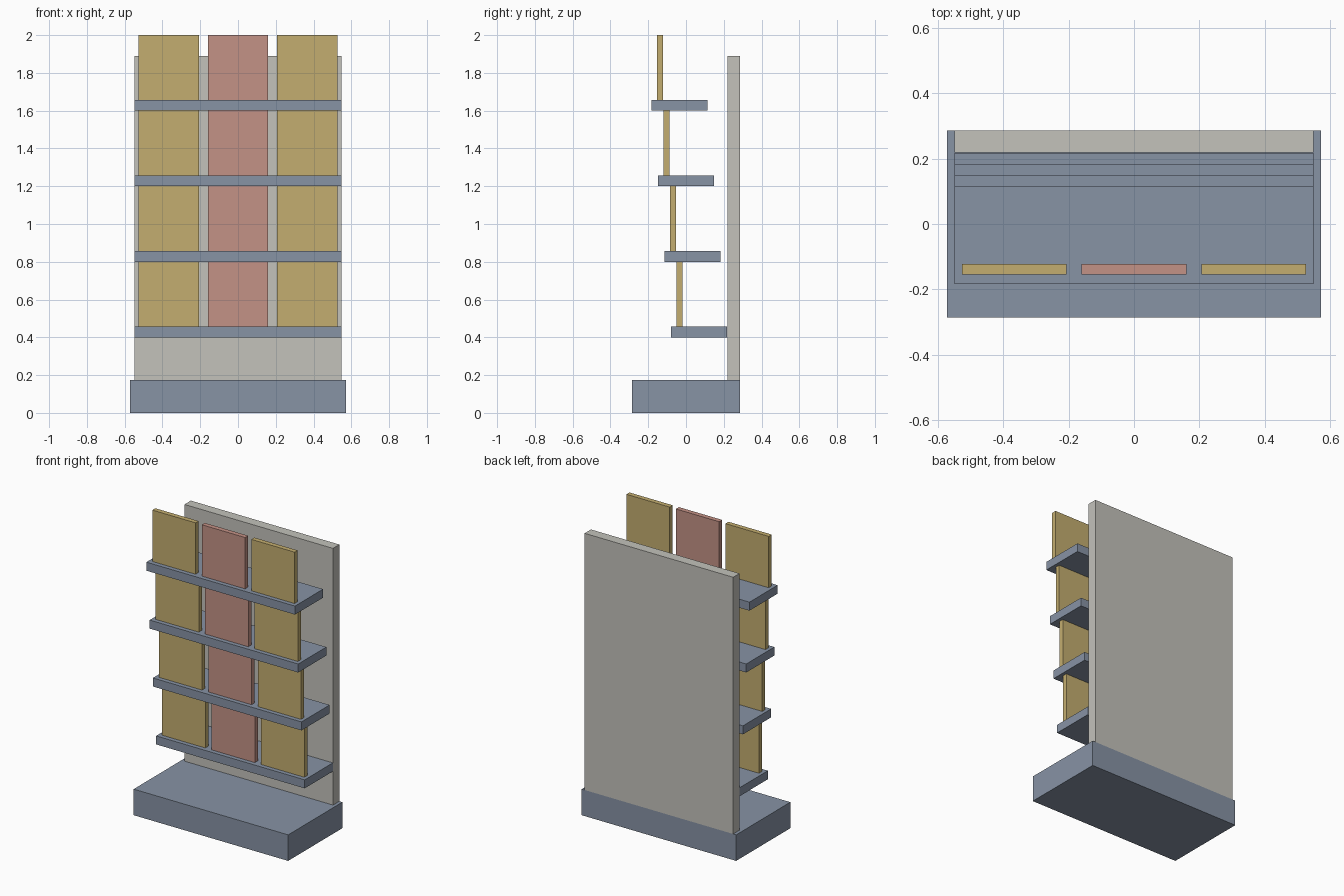
import bpy

default = bpy.data.objects.get("Cube")
if default:
    bpy.data.objects.remove(default, do_unlink=True)


def material(name, rgb):
    """Flat material from 0-255 display colour, converted to linear."""
    def linear(v):
        v /= 255
        return v / 12.92 if v <= 0.04045 else ((v + 0.055) / 1.055) ** 2.4
    color = [linear(v) for v in rgb] + [1]
    mat = bpy.data.materials.new(name)
    mat.use_nodes = True
    mat.diffuse_color = color
    mat.node_tree.nodes["Principled BSDF"].inputs["Base Color"].default_value = color
    return mat


def box(name, x, y, z, mat):
    """Box from (min, max) ranges on each axis."""
    ranges = (x, y, z)
    bpy.ops.mesh.primitive_cube_add(size=1, location=[(a + b) / 2 for a, b in ranges])
    obj = bpy.context.object
    obj.name = name
    obj.scale = [b - a for a, b in ranges]
    bpy.ops.object.transform_apply(location=False, rotation=False, scale=True)
    obj.data.materials.append(mat)
    return obj


slate = material("slate blue", (135, 147, 165))
stone = material("warm grey", (195, 194, 187))
gold = material("mustard", (196, 174, 112))
rose = material("dusty rose", (196, 146, 134))

BASE_TOP = 0.174
SHELF_DEPTH, SHELF_THICK = 0.297, 0.057
BOOK_HALF, BOOK_HEIGHT = 0.16, 0.343

# Plinth and back board
box("base", (-0.571, 0.571), (-0.286, 0.286), (0, BASE_TOP), slate)
box("back_panel", (-0.549, 0.549), (0.219, 0.286), (BASE_TOP, 1.889), stone)

# Shelves step forward as they rise, each carrying three upright panels
for level in range(4):
    bottom = 0.4 * (level + 1)
    top = bottom + SHELF_THICK
    front = -0.08 - 0.0343 * level
    box(f"shelf_{level + 1}", (-0.549, 0.549), (front, front + SHELF_DEPTH),
        (bottom, top), slate)
    for side, x, mat in (("right", -0.366, gold), ("middle", 0, rose), ("left", 0.366, gold)):
        box(f"display_book_{side}_{level + 1}", (x - BOOK_HALF, x + BOOK_HALF),
            (front + 0.029, front + 0.061), (top, top + BOOK_HEIGHT), mat)
